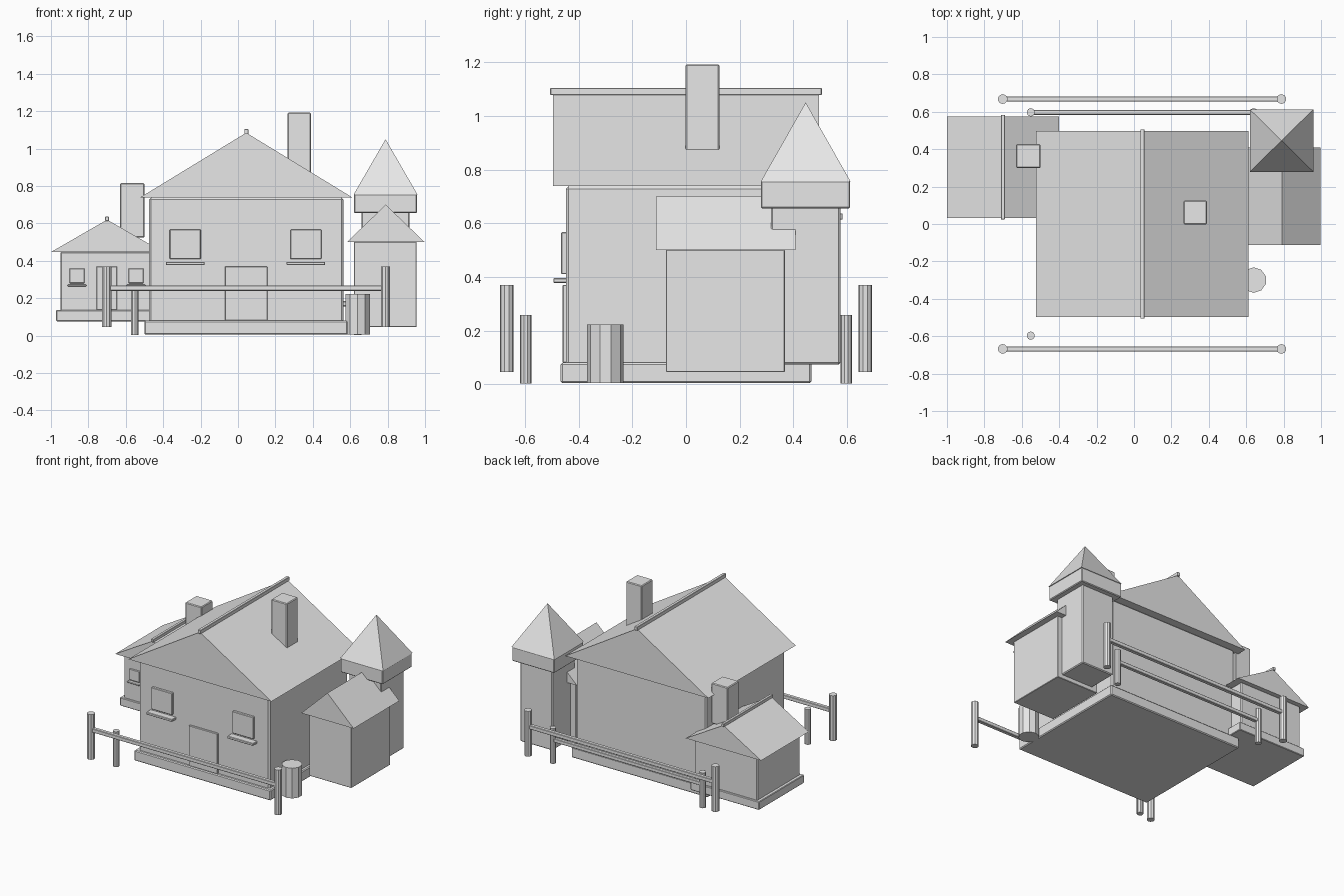
import bpy, bmesh
from mathutils import Vector

cube = bpy.data.objects.get("Cube")
if cube:
    bpy.data.objects.remove(cube, do_unlink=True)

grey = bpy.data.materials.new("plain_grey")
grey.use_nodes = True
grey.diffuse_color = (0.8, 0.8, 0.8, 1)
grey.node_tree.nodes["Principled BSDF"].inputs["Base Color"].default_value = (0.8, 0.8, 0.8, 1)


def finish(name, bm):
    bmesh.ops.recalc_face_normals(bm, faces=bm.faces)
    mesh = bpy.data.meshes.new(name)
    bm.to_mesh(mesh)
    bm.free()
    mesh.materials.append(grey)
    obj = bpy.data.objects.new(name, mesh)
    bpy.context.collection.objects.link(obj)
    return obj


def box(name, x, y, z, bevel=0.0):
    """Box from (low, high) ranges, with an optional chamfer."""
    bm = bmesh.new()
    bmesh.ops.create_cube(bm, size=1)
    for v in bm.verts:
        v.co = Vector([r[0] if c < 0 else r[1] for c, r in zip(v.co, (x, y, z))])
    obj = finish(name, bm)
    if bevel:
        mod = obj.modifiers.new("edge_chamfer", 'BEVEL')
        mod.width = bevel
        mod.segments = 1
    return obj


def gable(name, x, y, z):
    """Solid triangular roof with its ridge along y."""
    bm = bmesh.new()
    mid = sum(x) / 2
    profile = ((x[0], z[0]), (x[1], z[0]), (mid, z[1]))
    face = bm.faces.new([bm.verts.new((px, y[0], pz)) for px, pz in profile])
    ext = bmesh.ops.extrude_face_region(bm, geom=[face])
    verts = [g for g in ext["geom"] if isinstance(g, bmesh.types.BMVert)]
    bmesh.ops.translate(bm, verts=verts, vec=(0, y[1] - y[0], 0))
    return finish(name, bm)


def cylinder(name, x, y, z, radius, sides=10):
    bm = bmesh.new()
    bmesh.ops.create_cone(bm, cap_ends=True, segments=sides, radius1=radius,
                          radius2=radius, depth=z[1] - z[0])
    bmesh.ops.translate(bm, verts=bm.verts, vec=(x, y, sum(z) / 2))
    return finish(name, bm)


def window(name, x, half, z, wall_y, depth, sill_half, sill_z, sill_depth):
    box(name, (x - half, x + half), (wall_y - depth, wall_y + 0.01), z, 0.003)
    box(name + "_sill", (x - sill_half, x + sill_half),
        (wall_y - sill_depth, wall_y + 0.01), sill_z, 0.003)


# Main house
box("house_plinth", (-0.5, 0.585), (-0.467, 0.467), (0.005, 0.08), 0.006)
box("house_walls", (-0.475, 0.563), (-0.447, 0.447), (0.07, 0.738), 0.01)
gable("house_roof", (-0.525, 0.613), (-0.496, 0.496), (0.738, 1.085))
box("house_ridge", (0.034, 0.056), (-0.506, 0.506), (1.077, 1.104), 0.002)
box("house_chimney", (0.265, 0.39), (-0.002, 0.125), (0.8, 1.192), 0.005)
box("house_door", (-0.07, 0.157), (-0.46, -0.44), (0.08, 0.37), 0.003)
for side, cx in (("right", -0.282), ("left", 0.363)):
    window("house_window_" + side, cx, 0.083, (0.41, 0.567), -0.447, 0.018,
           0.103, (0.377, 0.395), 0.047)

# Small cottage
box("cottage_plinth", (-0.973, -0.427), (0.047, 0.56), (0.077, 0.137), 0.004)
box("cottage_walls", (-0.95, -0.45), (0.06, 0.547), (0.13, 0.448), 0.006)
gable("cottage_roof", (-1.0, -0.4), (0.033, 0.575), (0.447, 0.62))
box("cottage_ridge", (-0.711, -0.691), (0.024, 0.584), (0.614, 0.636), 0.002)
box("cottage_chimney", (-0.63, -0.5), (0.299, 0.427), (0.525, 0.815), 0.005)
box("cottage_door", (-0.756, -0.647), (0.052, 0.07), (0.137, 0.37), 0.002)
for side, cx in (("right", -0.861), ("left", -0.545)):
    window("cottage_window_" + side, cx, 0.041, (0.28, 0.36), 0.06, 0.009,
           0.05, (0.263, 0.273), 0.023)

# Side shed
box("shed_walls", (0.62, 0.955), (-0.075, 0.368), (0.045, 0.502), 0.003)
gable("shed_roof", (0.582, 0.998), (-0.112, 0.408), (0.5, 0.7))

# Square tower with pyramid roof
box("tower_walls", (0.66, 0.918), (0.316, 0.575), (0.074, 0.665), 0.006)
box("tower_collar", (0.62, 0.956), (0.279, 0.612), (0.655, 0.758), 0.005)
bm = bmesh.new()
corners = [bm.verts.new((0.789 + sx * 0.17, 0.446 + sy * 0.167, 0.756))
           for sx, sy in ((-1, -1), (1, -1), (1, 1), (-1, 1))]
apex = bm.verts.new((0.789, 0.446, 1.05))
bm.faces.new(corners)
for i in range(4):
    bm.faces.new((corners[i], corners[(i + 1) % 4], apex))
finish("tower_roof", bm)

# Outer fences, front and back
for side, y in (("front", -0.668), ("back", 0.668)):
    for end, x in (("right", -0.702), ("left", 0.788)):
        cylinder(f"{side}_fence_post_{end}", x, y, (0.045, 0.37), 0.026)
    box(f"{side}_fence_rail", (-0.702, 0.788), (y - 0.014, y + 0.014), (0.24, 0.268), 0.003)

# Low inner fence and lone front post
for name, x, y in (("low_post_front", -0.552, -0.597),
                   ("low_post_back_right", -0.552, 0.597),
                   ("low_post_back_left", 0.64, 0.597)):
    cylinder(name, x, y, (0.003, 0.257), 0.022)
box("low_fence_rail", (-0.552, 0.64), (0.584, 0.61), (0.157, 0.184), 0.003)

# Barrel beside the house
cylinder("barrel", 0.64, -0.3, (0.005, 0.222), 0.068)
